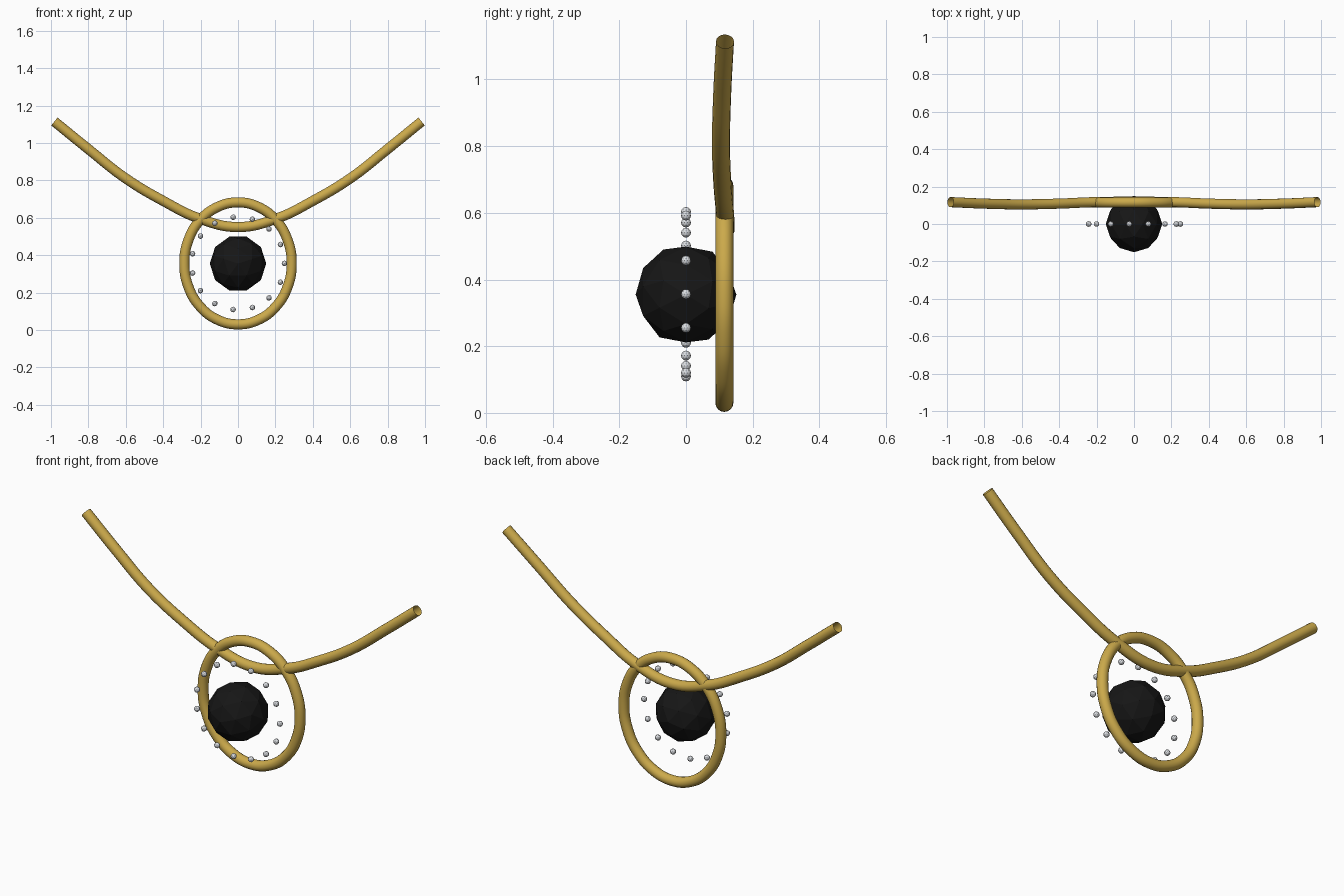
import bpy
from math import sin, cos, pi

if "Cube" in bpy.data.objects:
    bpy.data.objects.remove(bpy.data.objects["Cube"])

CZ = 0.356          # height of the pendant centre
TUBE = 0.027        # radius of all gold tubing


def material(name, rgb):
    m = bpy.data.materials.new(name)
    m.diffuse_color = (*rgb, 1)
    m.use_nodes = True
    m.node_tree.nodes["Principled BSDF"].inputs["Base Color"].default_value = m.diffuse_color
    return m


gold = material("gold", (0.60, 0.40, 0.07))
black = material("black", (0.008, 0.008, 0.008))
silver = material("silver", (0.72, 0.74, 0.77))


def tube(name, points, cyclic=False):
    """Round tube following smooth bezier points."""
    cu = bpy.data.curves.new(name, 'CURVE')
    cu.dimensions = '3D'
    cu.bevel_depth = TUBE
    cu.bevel_resolution = 6
    cu.resolution_u = 8
    sp = cu.splines.new('BEZIER')
    sp.bezier_points.add(len(points) - 1)
    for bp, p in zip(sp.bezier_points, points):
        bp.co = p
        bp.handle_left_type = bp.handle_right_type = 'AUTO'
    sp.use_cyclic_u = cyclic
    ob = bpy.data.objects.new(name, cu)
    bpy.context.collection.objects.link(ob)
    bpy.ops.object.select_all(action='DESELECT')
    bpy.context.view_layer.objects.active = ob
    ob.select_set(True)
    bpy.ops.object.convert(target='MESH')
    ob = bpy.context.object
    ob.data.materials.append(gold)
    bpy.ops.object.shade_smooth_by_angle()
    return ob


# Oval pendant frame
N = 16
tube("pendant_frame",
     [(0.287 * cos(2 * pi * i / N), 0.115, CZ + 0.326 * sin(2 * pi * i / N))
      for i in range(N)], cyclic=True)

# Necklace strand: right half, mirrored to the left
half = [(0.21, 0.117, 0.597), (0.40, 0.109, 0.69), (0.60, 0.105, 0.81),
        (0.80, 0.109, 0.967), (0.981, 0.117, 1.114)]
strand = [(-x, y, z) for x, y, z in reversed(half)] + [(0, 0.119, 0.55)] + half
tube("necklace_strand", strand)

# Faceted centre stone, pole towards the front
bpy.ops.mesh.primitive_ico_sphere_add(subdivisions=2, radius=0.151, location=(0, 0, CZ - 0.001),
                                      rotation=(pi / 2, pi / 2, 0))
stone = bpy.context.object
stone.name = "centre_stone"
stone.rotation_mode = 'XYZ'
# spin about the pole first, then tip the pole onto the y axis
stone.rotation_euler = (pi / 2, 0, 0)
stone.rotation_euler.rotate_axis('Z', pi / 2)
stone.data.materials.append(black)

# Circle of small beads around the stone
for i in range(15):
    a = 2 * pi * i / 15
    bpy.ops.mesh.primitive_ico_sphere_add(
        subdivisions=2, radius=0.015,
        location=(0.248 * cos(a), 0, CZ + 0.248 * sin(a)))
    bead = bpy.context.object
    bead.name = f"bead_{i + 1}"
    bead.data.materials.append(silver)
